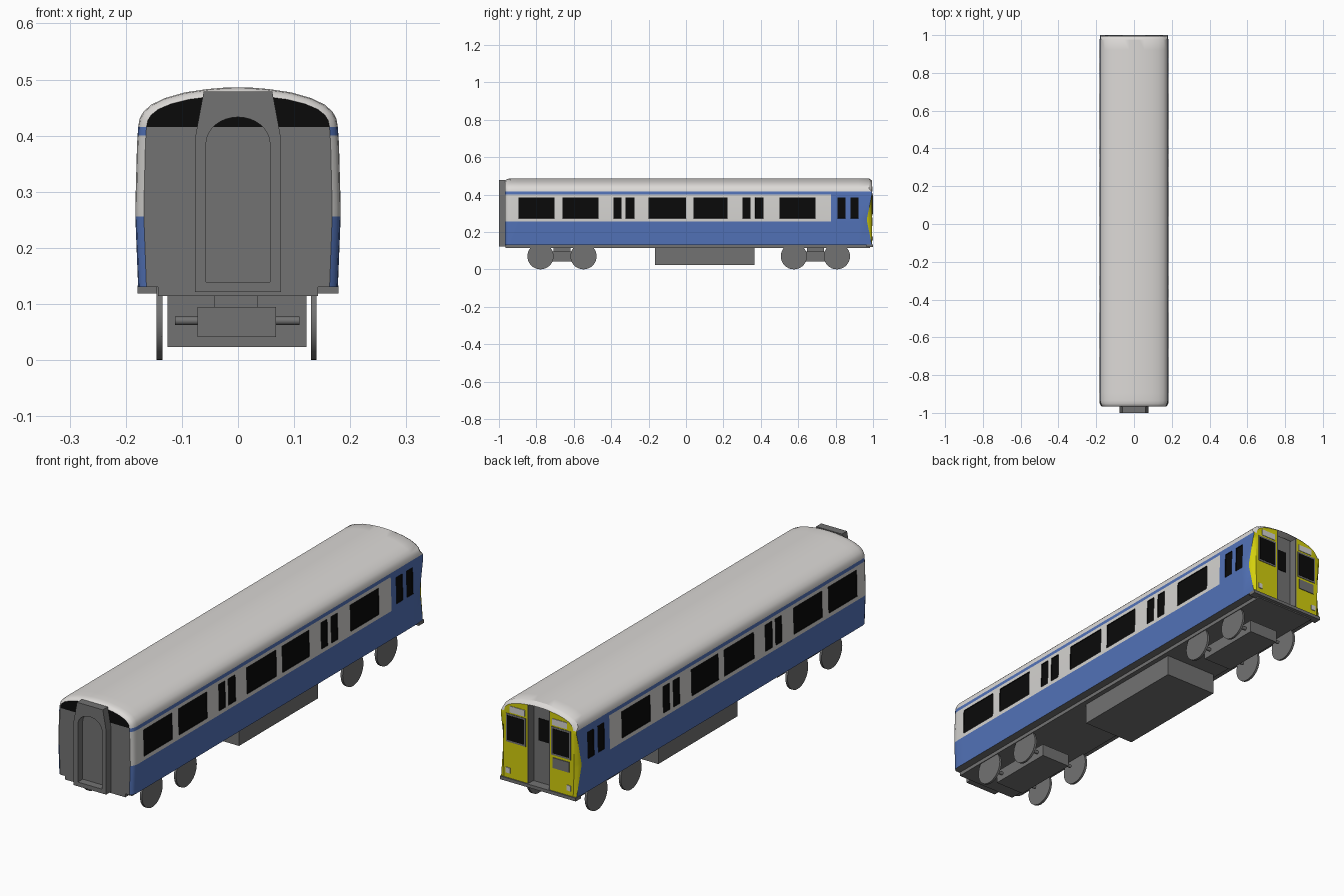
import bpy, bmesh, math
from mathutils import Matrix, Vector

if "Cube" in bpy.data.objects:
    bpy.data.objects.remove(bpy.data.objects["Cube"])


def material(name, r, g, b):
    m = bpy.data.materials.new(name)
    m.diffuse_color = (r, g, b, 1)
    m.use_nodes = True
    m.node_tree.nodes["Principled BSDF"].inputs["Base Color"].default_value = m.diffuse_color
    return m


ROOF = material("roof_white", .72, .70, .68)
WHITE = material("panel_white", .66, .65, .63)
BLUE = material("side_blue", .085, .17, .48)
GREY = material("mid_grey", .17, .17, .17)
BLACK = material("window_black", .003, .003, .003)
YELLOW = material("cab_yellow", .65, .62, .004)


def finish(name, bm, mats, smooth=None):
    me = bpy.data.meshes.new(name)
    bm.to_mesh(me)
    bm.free()
    ob = bpy.data.objects.new(name, me)
    bpy.context.collection.objects.link(ob)
    for m in mats:
        me.materials.append(m)
    if smooth:
        bpy.ops.object.select_all(action='DESELECT')
        ob.select_set(True)
        bpy.context.view_layer.objects.active = ob
        bpy.ops.object.shade_smooth_by_angle(angle=math.radians(smooth))
    return ob


def box(name, x, y, z, mat):
    """Box from (min, max) ranges."""
    bm = bmesh.new()
    size = [b - a for a, b in (x, y, z)]
    mid = [(a + b) / 2 for a, b in (x, y, z)]
    bmesh.ops.create_cube(bm, size=1, matrix=Matrix.Translation(mid) @ Matrix.Diagonal((*size, 1)))
    return finish(name, bm, [mat])


def cylinder_x(name, x, y, z, r, mat, seg=32):
    """Cylinder lying along x."""
    bm = bmesh.new()
    mtx = Matrix.Translation(((x[0] + x[1]) / 2, y, z)) @ Matrix.Rotation(math.pi / 2, 4, 'Y')
    bmesh.ops.create_cone(bm, cap_ends=True, segments=seg, radius1=r, radius2=r,
                          depth=x[1] - x[0], matrix=mtx)
    return finish(name, bm, [mat], 30)


# ---- body shell: cross-section swept through cuts at the window edges
half = [(.178, .13), (.183, .256), (.183, .273), (.180, .385), (.179, .40), (.178, .415),
        (.1755, .43), (.169, .442), (.155, .455), (.13, .467), (.095, .477),
        (.0545, .483), (.025, .4855), (0, .486)]
EAVE, DOOR_PT = 5, 11
profile = half + [(-x, z) for x, z in reversed(half[:-1])]
N = len(profile)
windows = [(-.895, -.703), (-.66, -.468), (-.388, -.345), (-.324, -.276), (-.20, 0),
           (.04, .222), (.302, .345), (.37, .414), (.50, .692), (.81, .853), (.88, .922)]
FRONT, CAB, DOOR_LINE = -.967, .995, .775


def inset_ring(t):
    """Section drawn in towards the car end by fraction t."""
    return [(x * (1 - .083 * t), z - t * .014 * max(0, z - .415) / .07) for x, z in profile]


def cab_edge(z):
    """Edge of the yellow wrap: furthest back where the body is widest."""
    return .978 if z > .42 else min(.966 + .028 * abs(z - .265) / .135, .994)


rings = [[(x, FRONT, z) for x, z in inset_ring(1)],
         [(x, FRONT + .006, z) for x, z in inset_ring(.45)],
         [(x, FRONT + .016, z) for x, z in inset_ring(.12)]]
cuts = sorted([FRONT + .032, DOOR_LINE] + [y for w in windows for y in w])
rings += [[(x, y, z) for x, z in profile] for y in cuts]
rings += [[(x, cab_edge(z), z) for x, z in profile],
          [(x, CAB - .007 if z > .42 else max(cab_edge(z), CAB - .012), z) for x, z in inset_ring(.45)],
          [(x, CAB, z) for x, z in inset_ring(1)]]

bm = bmesh.new()
rv = [[bm.verts.new(p) for p in ring] for ring in rings]
glass = []
for i in range(len(rv) - 1):
    y = (rings[i][0][1] + rings[i + 1][0][1]) / 2
    in_window = any(a < y < b for a, b in windows)
    for j in range(N):
        k = (j + 1) % N
        f = bm.faces.new((rv[i][j], rv[i + 1][j], rv[i + 1][k], rv[i][k]))
        z = (profile[j][1] + profile[k][1]) / 2
        if j == N - 1:
            mat = 3                                   # floor
        elif z > .415:
            mat = 0                                   # roof
        elif i >= len(rv) - 3:
            mat = 5                                   # yellow wrap
        elif in_window and .273 < z < .385:
            mat = 4
            glass.append(f)
        elif .256 < z < .40 and y < DOOR_LINE:
            mat = 1
        else:
            mat = 2
        f.material_index = mat

# end wall: grey below the eaves, black above
lo = rv[0][:EAVE + 1] + rv[0][N - 1 - EAVE:]
bm.faces.new(lo).material_index = 3
bm.faces.new(rv[0][EAVE:N - EAVE]).material_index = 4
# cab face: two yellow halves either side of the door recess
for s in (1, -1):
    row = rv[-1] if s > 0 else rv[-1][::-1]
    corner = bm.verts.new((s * .05, CAB, .13))
    pts = row[:DOOR_PT + 1] + [corner]
    f = bm.faces.new(pts[::-1] if s > 0 else pts)
    f.material_index = 5
    f.normal_update()
    if f.normal.y < 0:
        f.normal_flip()
bm.normal_update()
bmesh.ops.inset_individual(bm, faces=glass, thickness=.0005, depth=-.004)
finish("car_body", bm, [ROOF, WHITE, BLUE, GREY, BLACK, YELLOW], 32)

# ---- cab end: recessed door, windows, panels and lamps
box("cab_door", (-.052, .052), (.945, .957), (.13, .472), GREY)
box("cab_door_window", (-.026, .026), (.956, .959), (.31, .405), BLACK)
for s, side in ((1, "left"), (-1, "right")):
    def span(a, b):
        return tuple(sorted((s * a, s * b)))
    box(f"door_recess_wall_{side}", span(.049, .053), (.95, .9955), (.13, .467), GREY)
    box(f"cab_window_frame_{side}", span(.06, .153), (.99, .997), (.287, .408), GREY)
    box(f"cab_window_{side}", span(.067, .146), (.99, .9985), (.295, .40), BLACK)
    box(f"sign_panel_{side}", span(.065, .135), (.99, .9975), (.415, .442), WHITE)
    box(f"lamp_{side}", span(.134, .154), (.99, .9985), (.154, .177), WHITE)
box("cab_equipment_panel", (-.145, -.067), (.99, .998), (.232, .276), GREY)
box("cab_step_beam", (-.179, .179), (.965, 1.0), (.119, .133), GREY)

# ---- gangway frame with an arched opening
outer = [(-.077, .121), (.077, .121), (.077, .393), (.061, .479), (-.061, .479), (-.077, .393)]
arch = [(-.057, .139), (.057, .139)]
arch += [(.057 * math.cos(a), .385 + .048 * math.sin(a))
         for a in (math.pi * i / 16 for i in range(17))]
cu = bpy.data.curves.new("gangway_outline", 'CURVE')
cu.dimensions = '2D'
cu.fill_mode = 'BOTH'
cu.extrude = .017
for pts in (outer, arch):
    sp = cu.splines.new('POLY')
    sp.points.add(len(pts) - 1)
    sp.use_cyclic_u = True
    for p, (x, z) in zip(sp.points, pts):
        p.co = (x, z, 0, 1)
tmp = bpy.data.objects.new("gangway_outline", cu)
bpy.context.collection.objects.link(tmp)
bpy.context.view_layer.update()
deps = bpy.context.evaluated_depsgraph_get()
me = bpy.data.meshes.new_from_object(tmp.evaluated_get(deps))
bpy.data.objects.remove(tmp)
bm = bmesh.new()
bm.from_mesh(me)
bmesh.ops.remove_doubles(bm, verts=bm.verts, dist=1e-5)
bm.transform(Matrix.Translation(Vector((0, -.983, 0))) @ Matrix.Rotation(math.pi / 2, 4, 'X'))
bmesh.ops.recalc_face_normals(bm, faces=bm.faces)
for f in bm.faces:
    f.material_index = 0
    f.smooth = False
finish("gangway_frame", bm, [GREY])

# ---- underframe and equipment box
box("underframe", (-.143, .143), (-.965, .985), (.114, .131), GREY)
box("equipment_box", (-.126, .122), (-.167, .367), (.023, .115), GREY)

# ---- bogies
for name, yc in (("front", -.663), ("rear", .692)):
    box(f"{name}_bogie_frame", (-.072, .068), (yc - .15, yc + .15), (.041, .095), GREY)
    box(f"{name}_bogie_pivot", (-.042, .036), (yc - .045, yc + .045), (.09, .116), GREY)
    for n, dy in enumerate((-.115, .115)):
        cylinder_x(f"{name}_axle_{n}", (-.112, .11), yc + dy, .07, .0075, GREY, 16)
        for side, x in (("left", (-.145, -.135)), ("right", (.13, .14))):
            cylinder_x(f"{name}_wheel_{side}_{n}", x, yc + dy, .07, .07, GREY)
